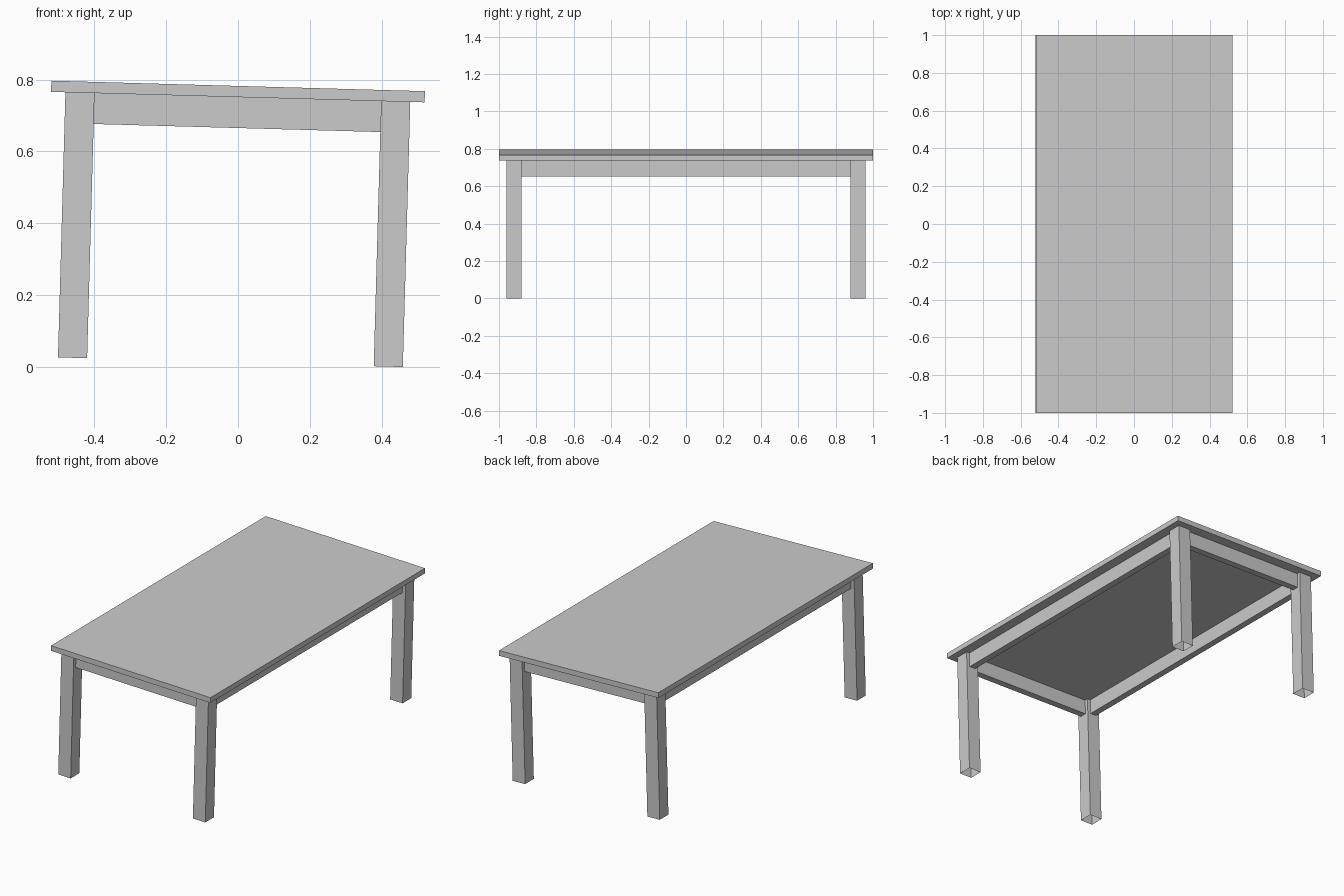
import bpy
import bmesh
from math import cos, sin
from mathutils import Matrix

cube = bpy.data.objects.get("Cube")
if cube:
    bpy.data.objects.remove(cube, do_unlink=True)

# Overall dimensions, measured in the table's own frame
WIDTH, LENGTH, THICK = 1.04, 2.0, 0.031
LEG, LEG_LENGTH = 0.081, 0.738
OVERHANG = 0.04
APRON_THICK, APRON_DROP = 0.04, 0.086
TILT = 0.028                      # the whole table leans down towards +x
UNDERSIDE = -THICK / 2
LEG_X = WIDTH / 2 - OVERHANG - LEG / 2
LEG_Y = LENGTH / 2 - OVERHANG - LEG / 2

# Lift so the lowest leg corner touches the ground
lift = (LEG_X + LEG / 2) * sin(TILT) + (LEG_LENGTH - UNDERSIDE) * cos(TILT)
PLACE = Matrix.Translation((0, 0, lift)) @ Matrix.Rotation(TILT, 4, "Y")

grey = bpy.data.materials.new("plain grey")
grey.use_nodes = True
grey.diffuse_color = (0.6, 0.6, 0.6, 1)
grey.node_tree.nodes["Principled BSDF"].inputs["Base Color"].default_value = grey.diffuse_color


def box(name, size, centre, open_bottom=False):
    """Add a flat-faced box in the tilted frame, optionally without its bottom."""
    bm = bmesh.new()
    bmesh.ops.create_cube(bm, size=1)
    bmesh.ops.scale(bm, vec=size, verts=bm.verts)
    bmesh.ops.translate(bm, vec=centre, verts=bm.verts)
    if open_bottom:
        bm.normal_update()
        bottom = [f for f in bm.faces if f.normal.z < -0.9]
        bmesh.ops.delete(bm, geom=bottom, context="FACES_ONLY")
    mesh = bpy.data.meshes.new(name)
    bm.to_mesh(mesh)
    bm.free()
    mesh.materials.append(grey)
    obj = bpy.data.objects.new(name, mesh)
    obj.matrix_world = PLACE
    bpy.context.collection.objects.link(obj)


# Top board
box("table_top", (WIDTH, LENGTH, THICK), (0, 0, 0))

# Four square legs, open underneath
for side, sx in (("left", 1), ("right", -1)):
    for end, sy in (("front", -1), ("back", 1)):
        box(f"{end}_{side}_leg", (LEG, LEG, LEG_LENGTH),
            (sx * LEG_X, sy * LEG_Y, UNDERSIDE - LEG_LENGTH / 2), open_bottom=True)

# Apron rails between the legs, centred on the leg thickness
rail_z = UNDERSIDE - APRON_DROP / 2
for name, s in (("left", 1), ("right", -1)):
    box(f"{name}_apron", (APRON_THICK, 2 * LEG_Y - LEG, APRON_DROP), (s * LEG_X, 0, rail_z))
for name, s in (("front", -1), ("back", 1)):
    box(f"{name}_apron", (2 * LEG_X - LEG, APRON_THICK, APRON_DROP), (0, s * LEG_Y, rail_z))
